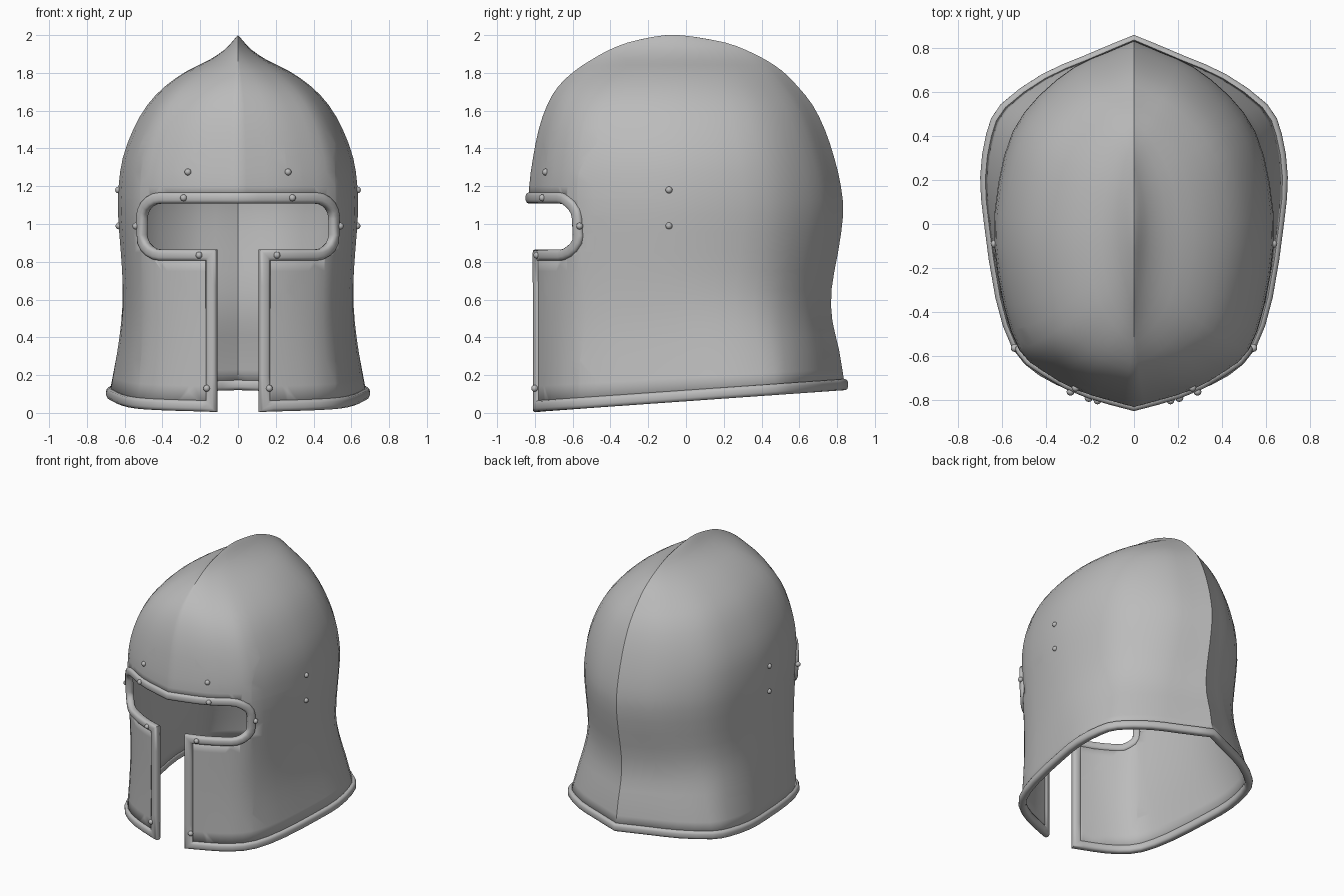
import bpy, bmesh
from math import sin, cos, pi, radians
from mathutils import Vector
from mathutils.bvhtree import BVHTree

cube = bpy.data.objects.get("Cube")
if cube:
    bpy.data.objects.remove(cube, do_unlink=True)

steel = bpy.data.materials.new("steel grey")
steel.use_nodes = True
COLOUR = (0.5, 0.5, 0.5, 1)
steel.diffuse_color = COLOUR
steel.node_tree.nodes["Principled BSDF"].inputs["Base Color"].default_value = COLOUR


def finish(bm, name, angle):
    """Turn a bmesh into a smooth-shaded steel object."""
    bmesh.ops.recalc_face_normals(bm, faces=bm.faces)
    mesh = bpy.data.meshes.new(name)
    bm.to_mesh(mesh)
    bm.free()
    mesh.materials.append(steel)
    obj = bpy.data.objects.new(name, mesh)
    bpy.context.collection.objects.link(obj)
    bpy.ops.object.select_all(action='DESELECT')
    obj.select_set(True)
    bpy.context.view_layer.objects.active = obj
    bpy.ops.object.shade_smooth_by_angle(angle=radians(angle))
    return obj


def refine(points):
    """Insert a smooth midpoint between neighbouring points."""
    out = []
    last = len(points) - 1
    for i in range(last):
        a, b = points[max(i - 1, 0)], points[i]
        c, d = points[i + 1], points[min(i + 2, last)]
        out += [b, tuple((9 * (q + r) - p - s) / 16 for p, q, r, s in zip(a, b, c, d))]
    return out + [points[last]]


# Half outlines from front to back: skirt, skull and crest
SKIRT = refine([(0, -1), (.16, -.965), (.39, -.9), (.62, -.81), (.79, -.67), (.9, -.4), (.975, 0),
                (1, .25), (.96, .48), (.87, .63), (.6, .79), (.32, .89), (0, 1)])
SKULL = refine([(0, -1), (.17, -.965), (.42, -.905), (.66, -.8), (.82, -.69), (.93, -.45), (1, -.1),
                (.97, .22), (.87, .5), (.68, .7), (.42, .86), (.2, .935), (0, 1)])
COUNT = len(SKULL)
CREST = [(sin(pi * i / (COUNT - 1)) ** 2, -cos(pi * i / (COUNT - 1))) for i in range(COUNT)]

# Height, front y, back y, half width, outline blend
ROWS = refine([
    (0, -.83, .84, .68, 0), (.25, -.83, .81, .645, .2), (.45, -.83, .775, .622, .4),
    (.65, -.83, .77, .613, .7), (.85, -.83, .805, .622, .9), (1.05, -.83, .832, .635, 1),
    (1.2, -.83, .82, .632, 1), (1.35, -.81, .785, .61, 1), (1.5, -.78, .735, .555, 1),
    (1.63, -.735, .67, .48, 1.05), (1.73, -.675, .59, .385, 1.2), (1.81, -.59, .51, .27, 1.4),
    (1.87, -.5, .42, .15, 1.6), (1.92, -.41, .32, .075, 1.8), (1.96, -.31, .21, .035, 2),
    (1.99, -.18, .05, .01, 2), (2, -.1, -.04, 0, 2)])


def half_ring(z, front, back, width, blend):
    low, high = (SKIRT, SKULL) if blend < 1 else (SKULL, CREST)
    f = min(max(blend - (blend >= 1), 0), 1)
    ring = []
    for (u0, v0), (u1, v1) in zip(low, high):
        u, v = u0 + (u1 - u0) * f, v0 + (v1 - v0) * f
        y = front + (v + 1) / 2 * (back - front)
        base = .035 + .07 * (y + .8)
        ring.append(Vector((u * width, y, z + base * max(0, 1 - z / .6))))
    return ring


def flip(p):
    return Vector((-p.x, p.y, p.z))


# Helmet shell
bm = bmesh.new()
rings = []
for row in ROWS:
    half = half_ring(*row)
    rings.append([bm.verts.new(p) for p in half + [flip(p) for p in half[-2:0:-1]]])
for lower, upper in zip(rings, rings[1:]):
    for i in range(len(lower)):
        j = (i + 1) % len(lower)
        bm.faces.new((lower[i], lower[j], upper[j], upper[i]))
bmesh.ops.remove_doubles(bm, verts=bm.verts, dist=.0008)
bmesh.ops.recalc_face_normals(bm, faces=bm.faces)
bm.normal_update()
surface = BVHTree.FromBMesh(bm)

# Cut the T-shaped face opening
SLIT, END, LOW, HIGH, RAD = .142, .515, .835, 1.138, .105
MID, TALL = (LOW + HIGH) / 2, (HIGH - LOW) / 2
cuts = [(Vector((0, 0, z)), Vector((0, 0, 1))) for z in (LOW, HIGH)]
corner_reach = (END - RAD) + (TALL - RAD) + RAD * 1.46
for s in (-1, 1):
    cuts += [(Vector((s * x, 0, 0)), Vector((1, 0, 0))) for x in (SLIT, END)]
    for t in (-1, 1):
        cuts.append((Vector((s * corner_reach, 0, MID)), Vector((s, 0, t))))
for point, normal in cuts:
    faces = [f for f in bm.faces if f.calc_center_median().y < -.3 and f.calc_center_median().z < 1.4]
    geom = set(faces)
    for f in faces:
        geom.update(f.edges)
        geom.update(f.verts)
    bmesh.ops.bisect_plane(bm, geom=list(geom), plane_co=point, plane_no=normal, dist=1e-5)


def in_opening(c):
    x, h = abs(c.x), abs(c.z - MID)
    slot = x < END and h < TALL and x + h < corner_reach
    return c.y < -.3 and (slot or (x < SLIT and c.z < LOW + .001))


bmesh.ops.delete(bm, geom=[f for f in bm.faces if in_opening(f.calc_center_median())], context='FACES')
shell = finish(bm, "helmet_shell", 35)
group = shell.vertex_groups.new(name="thickness")
for v in shell.data.vertices:
    group.add([v.index], min(1, max(0, (1.88 - v.co.z) / .3)), 'REPLACE')
solid = shell.modifiers.new("plate thickness", 'SOLIDIFY')
solid.thickness, solid.offset, solid.vertex_group = .025, -1, group.name


def front_hit(x, z):
    loc, normal, _, _ = surface.ray_cast(Vector((x, -2, max(z, .06))), Vector((0, 1, 0)))
    normal = normal if normal.y < 0 else -normal
    if x == 0:
        normal = Vector((0, -1, 0))
    return Vector((x, loc.y, z)), normal.normalized()


# Rolled trim: brow, slot end, cheek edges and bottom rim as one loop
outline = [(x * END, HIGH) for x in (0, .2, .4, .6)]
for side, start in ((1, 90), (-1, 0)):
    for k in range(6):
        a = radians(start - 18 * k)
        outline.append((END - RAD + RAD * cos(a), MID + side * (TALL - RAD) + RAD * sin(a)))
outline += [(.32, LOW), (.23, LOW), (SLIT, LOW)]
outline += [(SLIT, LOW - (LOW - .035) * k / 5) for k in range(1, 6)]
path = [front_hit(x, z) for x, z in outline]
for p in half_ring(*ROWS[0]):
    if p.x > SLIT + .04 or p.y > 0:
        loc, normal, _, _ = surface.find_nearest(p + Vector((0, 0, .03)))
        normal = Vector((normal.x, normal.y, 0)).normalized()
        if normal.dot(p) < 0:
            normal = -normal
        path.append((p, normal if p.x > .001 else Vector((0, 1, 0))))
path += [(flip(p), flip(n)) for p, n in path[-2:0:-1]]

bm = bmesh.new()
sections = []
SIDES = 12
for i, (p, n) in enumerate(path):
    before = (p - path[i - 1][0]).normalized()
    after = (path[(i + 1) % len(path)][0] - p).normalized()
    tangent = (before + after).normalized()
    across = tangent.cross(n).normalized()
    outward = across.cross(tangent).normalized()
    # Mitre only turns that lie in the plate
    turn = abs(before.cross(after).dot(n))
    mitre = 1 / max(.6, tangent.dot(after)) if turn > .5 else 1
    section = []
    for k in range(SIDES):
        a = 2 * pi * (k + .5) / SIDES
        c, s = cos(a), sin(a)
        w = .03 * mitre * abs(c) ** .7 * (1 if c > 0 else -1)
        h = .027 * abs(s) ** .7 * (1 if s > 0 else -1)
        section.append(bm.verts.new(p - outward * .008 + across * w + outward * h))
    sections.append(section)
for i, section in enumerate(sections):
    following = sections[(i + 1) % len(sections)]
    for k in range(SIDES):
        m = (k + 1) % SIDES
        bm.faces.new((section[k], section[m], following[m], following[k]))
finish(bm, "rolled_trim", 50)

# Rivets: x, z and lift above the shell
rivets = [front_hit(x, z) + (lift,) for x, z, lift in
          ((.265, 1.275, 0), (.28, HIGH, .018), (.525, .99, .018), (.2, LOW, .018), (.16, .13, .018))]
for z in (.99, 1.18):
    loc, normal, _, _ = surface.ray_cast(Vector((2, -.09, z)), Vector((-1, 0, 0)))
    rivets.append((loc, Vector((1, 0, 0)), 0))
bm = bmesh.new()
for p, n, lift in rivets:
    centre = p + n * lift
    for c in (centre, flip(centre)):
        made = bmesh.ops.create_uvsphere(bm, u_segments=12, v_segments=8, radius=.018)
        bmesh.ops.translate(bm, verts=made["verts"], vec=c)
finish(bm, "rivets", 60)
